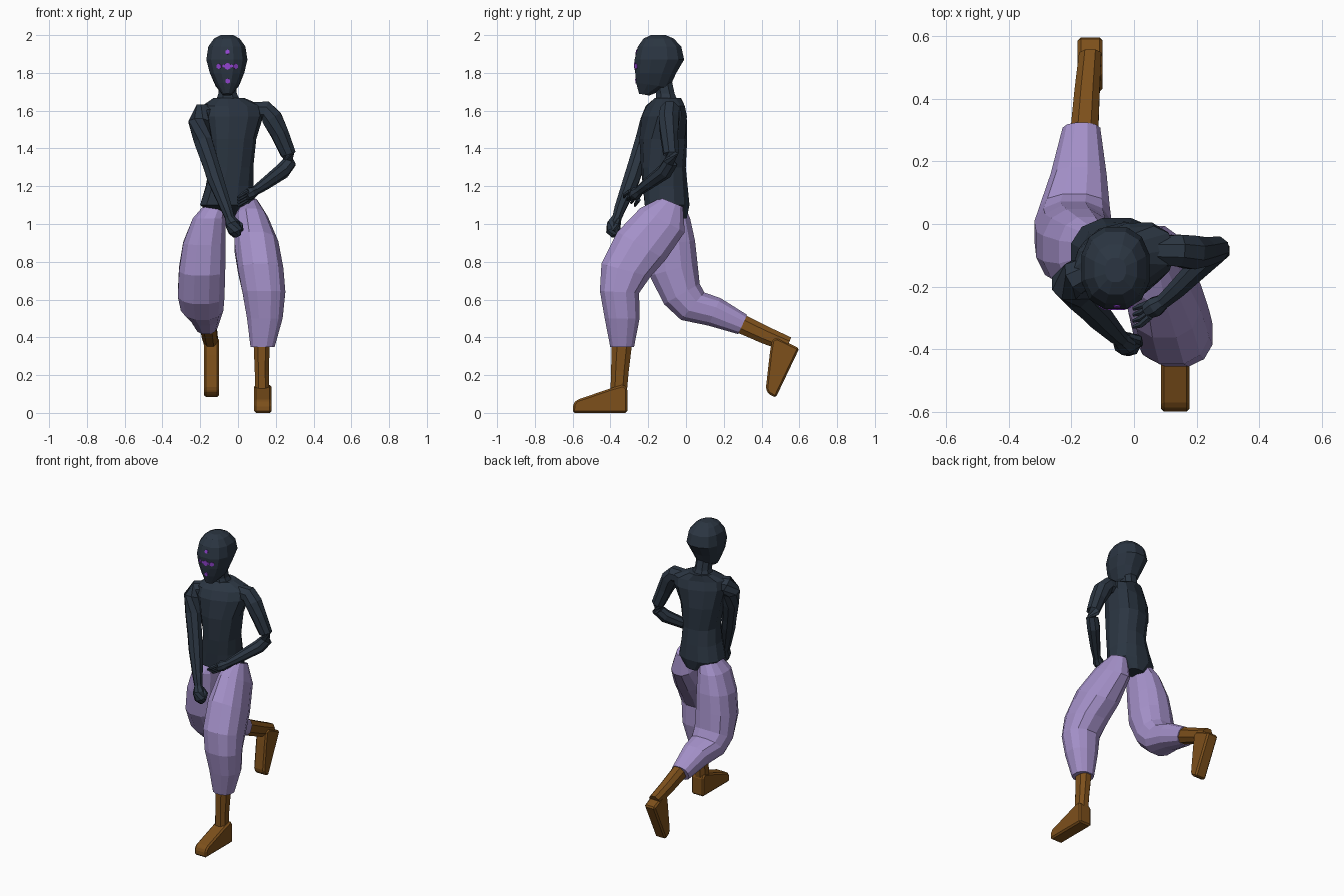
import bpy, bmesh, math
from mathutils import Vector, Matrix
from mathutils.bvhtree import BVHTree


def material(name, rgb):
    m = bpy.data.materials.new(name)
    m.diffuse_color = (*rgb, 1)
    return m


NAVY = material("dark navy", (0.024, 0.036, 0.054))
LILAC = material("lilac cloth", (0.37, 0.28, 0.58))
BROWN = material("brown leather", (0.205, 0.080, 0.011))
VIOLET = material("bright violet", (0.30, 0.06, 0.66))


def finish(name, bm, mat):
    bmesh.ops.recalc_face_normals(bm, faces=bm.faces)
    me = bpy.data.meshes.new(name)
    bm.to_mesh(me)
    bm.free()
    me.materials.append(mat)
    ob = bpy.data.objects.new(name, me)
    bpy.context.collection.objects.link(ob)
    return ob


def skin(name, rings, mat):
    """Bridge equal-sized rings of points and cap both ends."""
    bm = bmesh.new()
    loops = [[bm.verts.new(p) for p in r] for r in rings]
    n = len(loops[0])
    for a, b in zip(loops, loops[1:]):
        for i in range(n):
            j = (i + 1) % n
            bm.faces.new((a[i], a[j], b[j], b[i]))
    bm.faces.new(loops[0])
    bm.faces.new(loops[-1])
    return finish(name, bm, mat)


def loop(c, u, v, ru, rv, n, e=1.0):
    pts = []
    for i in range(n):
        t = 2 * math.pi * (i + 0.5) / n
        cu, sv = math.cos(t), math.sin(t)
        pts.append(Vector(c) + u * (ru * math.copysign(abs(cu) ** e, cu))
                   + v * (rv * math.copysign(abs(sv) ** e, sv)))
    return pts


def loft(name, stations, mat, n=10, e=0.85):
    """Stations: x, y, z, half width, half depth, pitch, yaw (degrees)."""
    rings = []
    for x, y, z, r1, r2, pitch, yaw in stations:
        p, w = math.radians(pitch), math.radians(yaw)
        u = Vector((math.cos(w), math.sin(w), 0))
        v = Vector((-math.sin(w) * math.cos(p), math.cos(w) * math.cos(p), math.sin(p)))
        rings.append(loop((x, y, z), u, v, r1, r2, n, e))
    return skin(name, rings, mat)


def tube(name, pts, mat, n=8):
    """Points: x, y, z, radius; rings stand square to the path."""
    cs = [Vector(p[:3]) for p in pts]
    rings = []
    for i, c in enumerate(cs):
        t = cs[min(i + 1, len(cs) - 1)] - cs[max(i - 1, 0)]
        q = t.to_track_quat('Z', 'Y')
        rings.append(loop(c, q @ Vector((1, 0, 0)), q @ Vector((0, 1, 0)),
                          pts[i][3], pts[i][3], n))
    return skin(name, rings, mat)


# head
head = loft("head", [
    (-.057, -.222, 1.685, .025, .028, -10, 0), (-.057, -.175, 1.735, .064, .092, -8, 0),
    (-.058, -.160, 1.80, .094, .112, 0, 0), (-.059, -.141, 1.87, .112, .135, 0, 0),
    (-.059, -.140, 1.94, .101, .118, 0, 0), (-.059, -.145, 1.982, .070, .082, 0, 0),
    (-.059, -.147, 2.0, .034, .040, 0, 0)], NAVY, 12)

# torso, twisting towards the shoulders
loft("torso", [
    (-.045, -.045, 1.03, .06, .05, 0, 0), (-.055, -.10, 1.10, .150, .122, 0, 0),
    (-.045, -.11, 1.20, .128, .120, 0, 3), (-.036, -.12, 1.30, .116, .118, 0, 8),
    (-.040, -.12, 1.45, .135, .123, 0, 15), (-.032, -.115, 1.57, .168, .110, 0, 20),
    (-.030, -.110, 1.625, .165, .088, 0, 20), (-.048, -.095, 1.668, .080, .066, 0, 15)],
    NAVY, 12)
loft("neck", [(-.05, -.10, 1.64, .075, .065, 0, 0), (-.055, -.11, 1.69, .052, .053, 0, 0),
              (-.058, -.13, 1.79, .048, .052, 0, 0)], NAVY, 8)

# arms
tube("right_arm", [
    (-.12, -.14, 1.595, .045), (-.185, -.17, 1.585, .058), (-.208, -.19, 1.54, .058),
    (-.185, -.22, 1.44, .052), (-.142, -.265, 1.31, .046), (-.12, -.287, 1.24, .046),
    (-.06, -.350, 1.08, .032), (-.042, -.367, 1.03, .026)], NAVY)
tube("left_arm", [
    (.07, -.085, 1.60, .05), (.145, -.085, 1.60, .055), (.18, -.09, 1.56, .058),
    (.22, -.09, 1.48, .050), (.266, -.08, 1.37, .042), (.270, -.082, 1.325, .040),
    (.235, -.11, 1.28, .042), (.14, -.205, 1.21, .032), (.09, -.25, 1.175, .025)], NAVY)

# hands: a closed fist and a relaxed open hand
tube("right_hand", [(-.045, -.364, 1.035, .026), (-.030, -.382, 1.0, .038),
                    (-.014, -.385, .962, .038), (-.006, -.375, .938, .022)], NAVY)
tube("right_thumb", [(-.02, -.36, 1.02, .014), (.012, -.368, .995, .016),
                     (.02, -.385, .965, .010)], NAVY, 6)
tube("left_hand", [(.095, -.246, 1.178, .024), (.068, -.264, 1.163, .034),
                   (.042, -.280, 1.148, .026)], NAVY)
for k in range(4):
    d = (k - 1.5) * .015
    tube(f"left_finger_{k + 1}", [(.05, -.274 - d, 1.152 + d, .012),
                                  (.022, -.292 - d * 1.3, 1.135 + d, .011),
                                  (-.002, -.300 - d * 1.3, 1.118 + d, .006)], NAVY, 6)

# baggy trouser legs
loft("left_trouser", [
    (.062, -.075, 1.115, .045, .065, -22, 0), (.070, -.125, 1.02, .090, .138, -28, 0),
    (.097, -.235, .885, .120, .152, -30, 0), (.120, -.318, .755, .124, .138, -15, 0),
    (.137, -.352, .64, .117, .107, -3, 0), (.142, -.338, .50, .097, .095, 0, 0),
    (.130, -.338, .35, .066, .065, 0, 0)], LILAC, 12)
loft("right_trouser", [
    (-.120, -.085, 1.095, .065, .080, 0, 0), (-.152, -.09, 1.03, .090, .115, 0, 0),
    (-.178, -.078, .90, .116, .130, 5, 0), (-.190, -.066, .76, .126, .135, 15, 0),
    (-.195, -.022, .63, .127, .112, 30, 0), (-.190, .035, .565, .116, .098, 50, 0),
    (-.177, .15, .535, .092, .082, 66, 0), (-.168, .30, .468, .062, .058, 65, 0)],
    LILAC, 12)


# boots: lofted shaft plus an extruded, bevelled foot placed by its heel
def boot(name, shaft, heel, angle, half):
    loft(name + "_shaft", shaft, BROWN, 8)
    profile = [(0, 0), (0, .13), (-.02, .15), (-.09, .13), (-.27, .068), (-.288, .045), (-.29, 0)]
    bm = bmesh.new()
    f = bm.faces.new([bm.verts.new((-half, y, z)) for y, z in profile])
    ext = bmesh.ops.extrude_face_region(bm, geom=[f])["geom"]
    bmesh.ops.translate(bm, vec=(2 * half, 0, 0),
                        verts=[g for g in ext if isinstance(g, bmesh.types.BMVert)])
    bmesh.ops.bevel(bm, geom=bm.edges[:], offset=.010, segments=1, affect='EDGES')
    bm.transform(Matrix.Translation(heel) @ Matrix.Rotation(math.radians(angle), 4, 'X'))
    finish(name + "_foot", bm, BROWN)


boot("left_boot", [(.125, -.338, .38, .046, .058, 0, 0), (.126, -.350, .22, .040, .050, 0, 0),
                   (.128, -.357, .10, .040, .046, 0, 0)], (.132, -.31, 0), 0, .046)
boot("right_boot", [(-.160, .27, .482, .048, .055, 65, 0), (-.150, .42, .412, .043, .050, 65, 0),
                    (-.140, .54, .362, .038, .044, 65, 0)], (-.140, .60, .342), 64.5, .040)

# painted face marks: thin plates laid on the face surface
me = head.data
tree = BVHTree.FromPolygons([v.co for v in me.vertices], [p.vertices[:] for p in me.polygons])
marks = [(-.055, 1.91, .013), (-.055, 1.835, .019), (-.100, 1.835, .015),
         (-.014, 1.835, .015), (-.076, 1.837, .008), (-.034, 1.837, .008),
         (-.055, 1.757, .014)]
for k, (x, z, r) in enumerate(marks):
    hit, nrm, _, _ = tree.ray_cast(Vector((x, -1, z)), Vector((0, 1, 0)))
    bm = bmesh.new()
    bmesh.ops.create_cone(bm, cap_ends=True, segments=6, radius1=r, radius2=r, depth=.008)
    bm.transform(Matrix.Translation(hit) @ nrm.to_track_quat('Z', 'Y').to_matrix().to_4x4())
    finish(f"face_mark_{k + 1}", bm, VIOLET)
